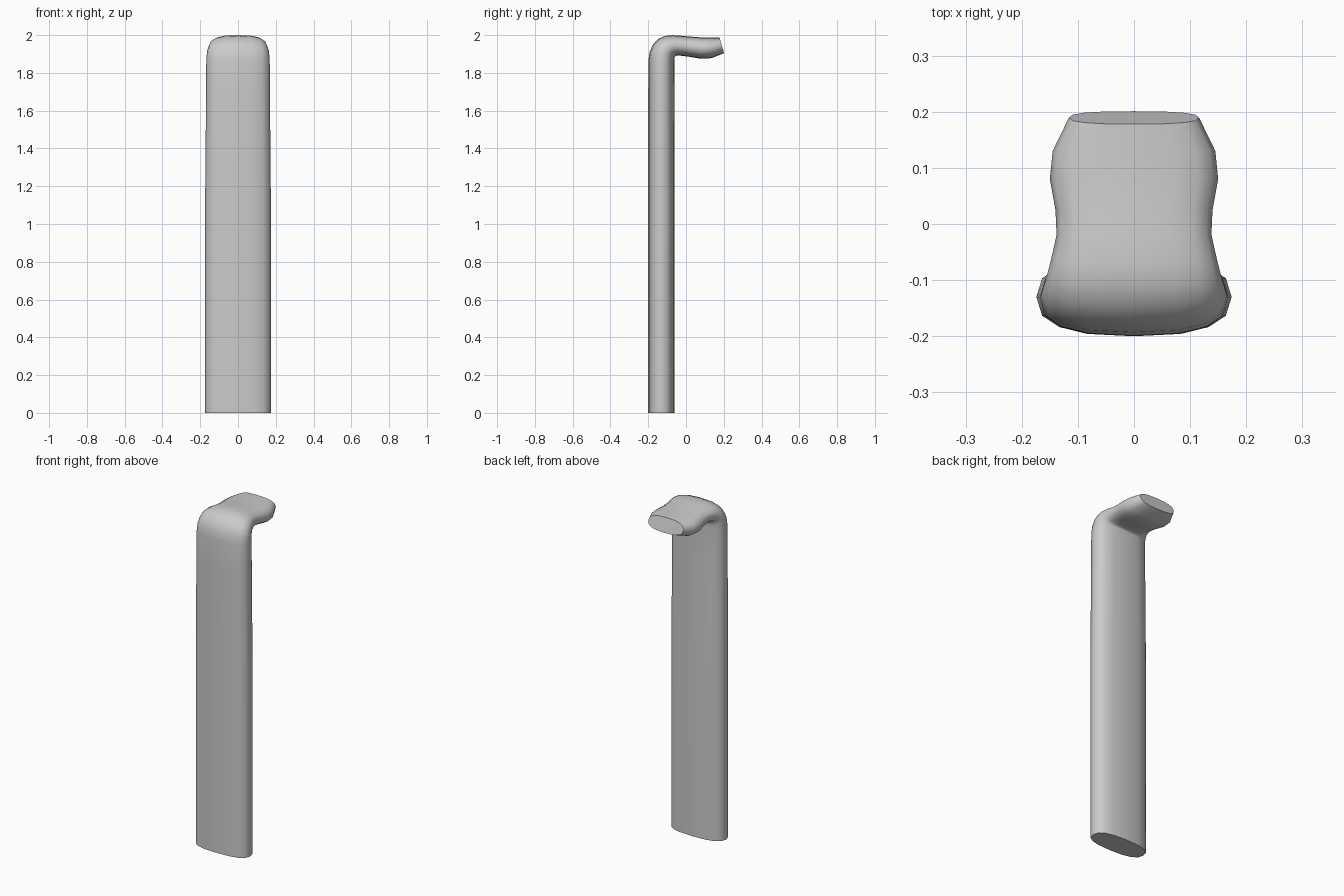
import bpy, bmesh, math
from mathutils import Vector

if "Cube" in bpy.data.objects:
    bpy.data.objects.remove(bpy.data.objects["Cube"])

# Side profile stations: outer (y, z), inner (y, z), half width
STATIONS = [
    (-.200, 0.00, -.060, 0.000, .174),
    (-.200, 1.12, -.060, 1.120, .174),
    (-.200, 1.70, -.061, 1.700, .169),
    (-.199, 1.86, -.062, 1.860, .168),
    (-.193, 1.91, -.061, 1.875, .166),
    (-.175, 1.95, -.060, 1.885, .163),
    (-.147, 1.98, -.056, 1.889, .158),
    (-.110, 1.996, -.050, 1.891, .152),
    (-.070, 2.00, -.040, 1.892, .146),
    (-.020, 1.996, -.018, 1.890, .138),
    (.025, 1.992, .025, 1.884, .140),
    (.080, 1.988, .080, 1.875, .150),
    (.125, 1.987, .135, 1.878, .145),
    (.178, 1.986, .201, 1.904, .116),
]
SIDES = 16


def spow(v, p):
    return math.copysign(abs(v) ** p, v)


def ring(bm, station):
    yo, zo, yi, zi, hw = station
    outer, inner = Vector((0, yo, zo)), Vector((0, yi, zi))
    mid, half = (outer + inner) / 2, (outer - inner) / 2
    verts = []
    for i in range(SIDES):
        a = math.tau * i / SIDES
        x = hw * spow(math.cos(a), 0.77)
        verts.append(bm.verts.new(mid + half * spow(math.sin(a), 0.77) + Vector((x, 0, 0))))
    return verts


# Bent flat bar, lofted through the stations and capped at both ends
bm = bmesh.new()
rings = [ring(bm, s) for s in STATIONS]
for a, b in zip(rings, rings[1:]):
    for i in range(SIDES):
        j = (i + 1) % SIDES
        bm.faces.new((a[i], a[j], b[j], b[i]))
bm.faces.new(rings[0])
bm.faces.new(rings[-1])
bmesh.ops.recalc_face_normals(bm, faces=bm.faces[:])

mesh = bpy.data.meshes.new("hooked_post")
bm.to_mesh(mesh)
bm.free()
post = bpy.data.objects.new("hooked_post", mesh)
bpy.context.collection.objects.link(post)
bpy.context.view_layer.objects.active = post
post.select_set(True)
bpy.ops.object.shade_smooth_by_angle(angle=math.radians(50))
